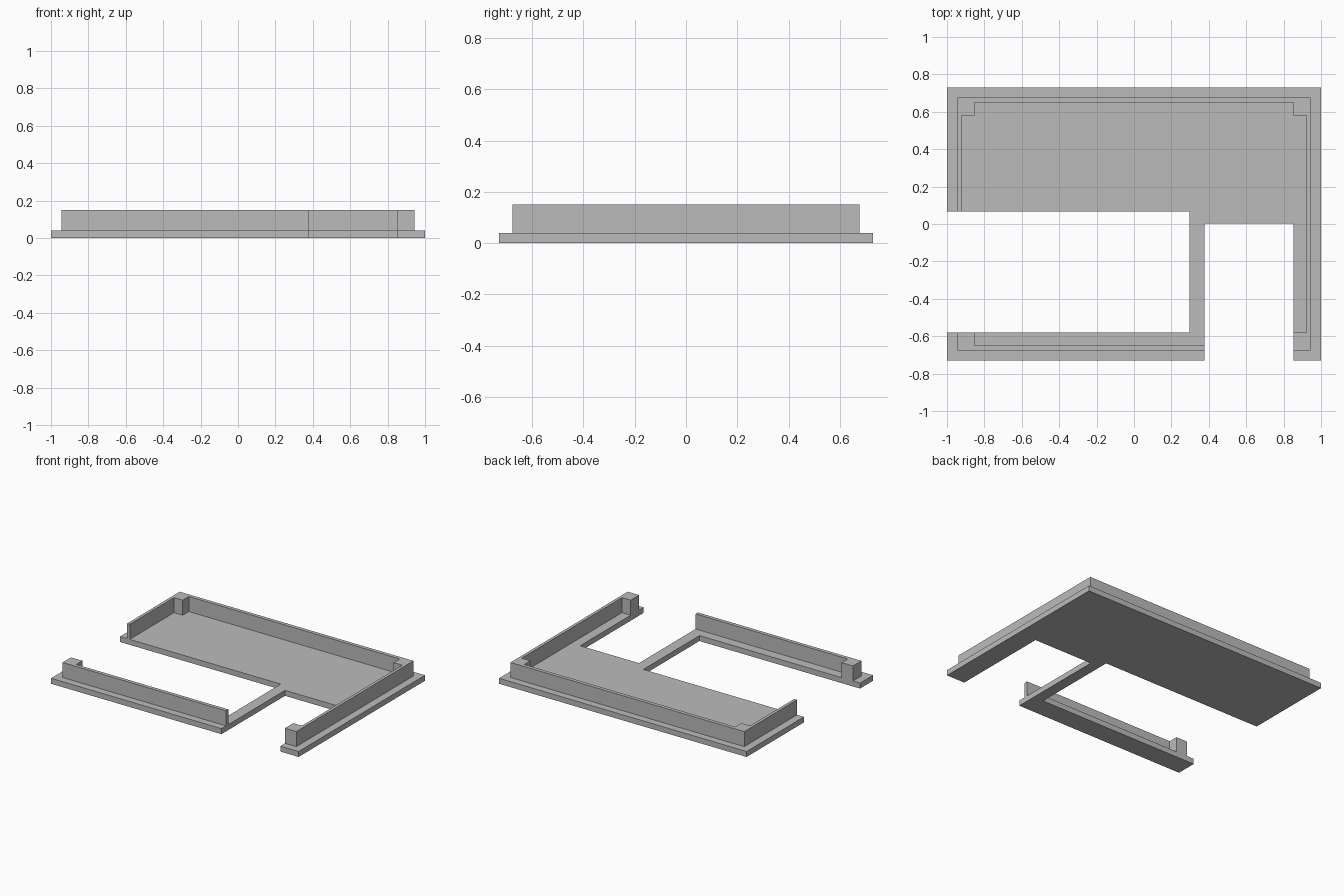
import bpy
import bmesh

if "Cube" in bpy.data.objects:
    bpy.data.objects.remove(bpy.data.objects["Cube"], do_unlink=True)

# One grey for the whole tray
grey = bpy.data.materials.new("plain grey")
grey.use_nodes = True
colour = (0.5, 0.5, 0.5, 1)
grey.diffuse_color = colour
grey.node_tree.nodes["Principled BSDF"].inputs["Base Color"].default_value = colour

# Shared dimensions
X, Y = 1.0, 0.729             # plate half size
OX, OY = 0.944, 0.676         # outside of the walls
IX, IY = 0.922, 0.649         # inside of the walls
PX, PY = 0.852, 0.579         # inner corner of the posts
BAR_L, BAR_R = 0.297, 0.377   # narrow bar joining the front strip
LEFT_CUT, RIGHT_CUT = 0.068, 0.004
FLOOR, TOP = 0.04, 0.15


def extrude_outline(name, outline, z0, z1):
    """Solid prism standing on a counter-clockwise plan outline."""
    bm = bmesh.new()
    base = bm.faces.new([bm.verts.new((x, y, z0)) for x, y in outline])
    result = bmesh.ops.extrude_face_region(bm, geom=[base], use_keep_orig=True)
    raised = [v for v in result["geom"] if isinstance(v, bmesh.types.BMVert)]
    bmesh.ops.translate(bm, verts=raised, vec=(0, 0, z1 - z0))
    bmesh.ops.recalc_face_normals(bm, faces=bm.faces)
    mesh = bpy.data.meshes.new(name)
    bm.to_mesh(mesh)
    bm.free()
    mesh.materials.append(grey)
    obj = bpy.data.objects.new(name, mesh)
    bpy.context.collection.objects.link(obj)
    return obj


# Base plate with the two cut-outs
extrude_outline("base_plate", [
    (-X, -Y), (BAR_R, -Y), (BAR_R, RIGHT_CUT), (PX, RIGHT_CUT), (PX, -Y),
    (X, -Y), (X, Y), (-X, Y), (-X, LEFT_CUT), (BAR_L, LEFT_CUT),
    (BAR_L, -PY), (-X, -PY)], 0, FLOOR)

# Wall along both sides and the back, with three corner posts
extrude_outline("main_wall", [
    (PX, -OY), (OX, -OY), (OX, OY), (-OX, OY), (-OX, LEFT_CUT),
    (-IX, LEFT_CUT), (-IX, PY), (-PX, PY), (-PX, IY), (PX, IY),
    (PX, PY), (IX, PY), (IX, -PY), (PX, -PY)], FLOOR, TOP)

# Front wall with its corner post
extrude_outline("front_wall", [
    (-OX, -OY), (BAR_R, -OY), (BAR_R, -IY), (-PX, -IY),
    (-PX, -PY), (-OX, -PY)], FLOOR, TOP)
